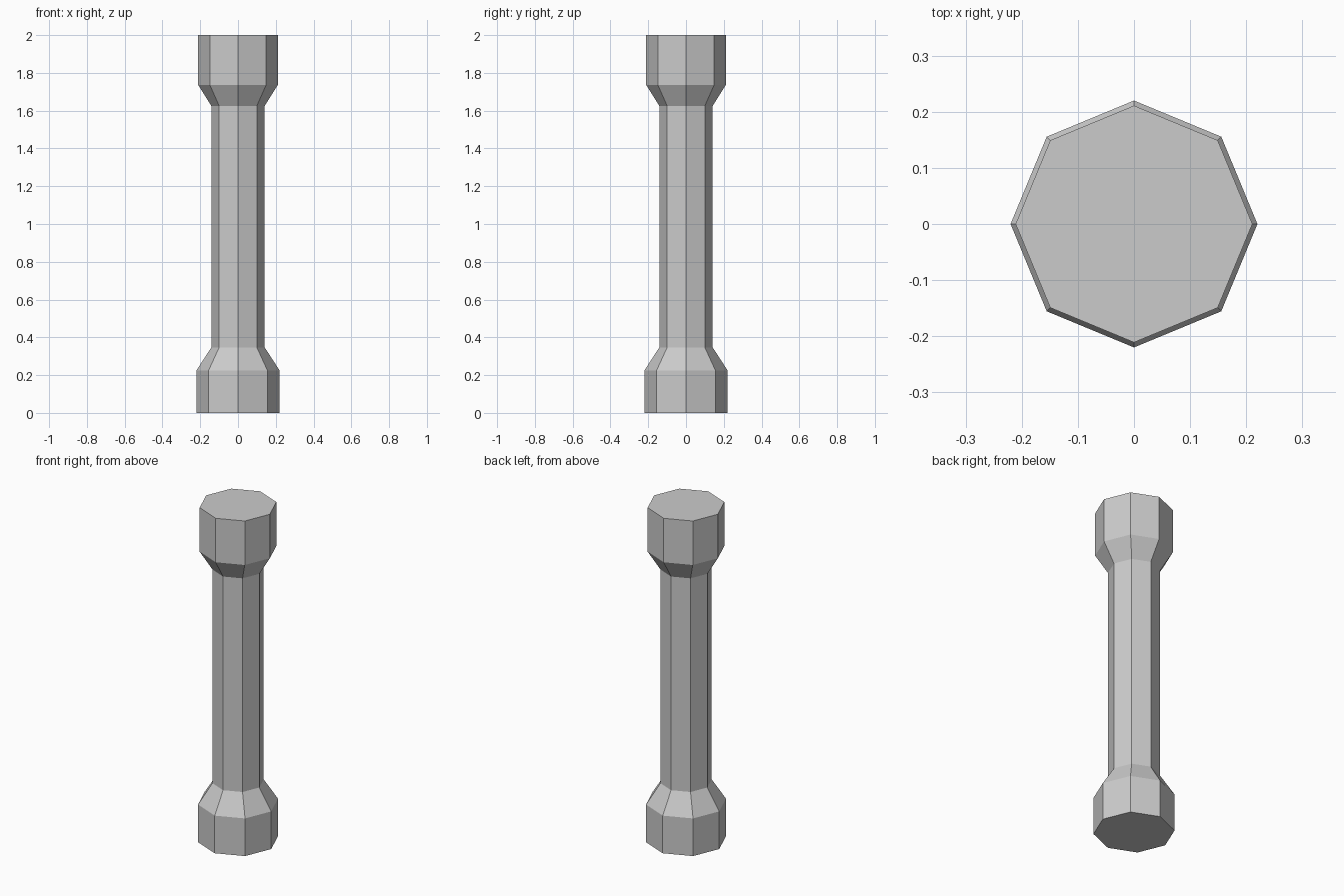
import bpy
import bmesh
from math import cos, sin, pi

cube = bpy.data.objects.get("Cube")
if cube:
    bpy.data.objects.remove(cube, do_unlink=True)

SIDES = 8
# Profile from foot to top: (radius, height)
PROFILE = [(0.22, 0.0), (0.22, 0.225), (0.141, 0.347),
           (0.141, 1.625), (0.211, 1.737), (0.211, 2.0)]

# Plain stone grey
stone = bpy.data.materials.new("stone_grey")
stone.use_nodes = True
grey = (0.6, 0.6, 0.6, 1.0)
stone.diffuse_color = grey
stone.node_tree.nodes["Principled BSDF"].inputs["Base Color"].default_value = grey

# Octagonal column: stack rings of the profile, then cap both ends
bm = bmesh.new()
rings = [[bm.verts.new((r * cos(2 * pi * i / SIDES), r * sin(2 * pi * i / SIDES), z))
          for i in range(SIDES)] for r, z in PROFILE]
for low, high in zip(rings, rings[1:]):
    for i in range(SIDES):
        j = (i + 1) % SIDES
        bm.faces.new((low[i], low[j], high[j], high[i]))
bm.faces.new(rings[0][::-1])
bm.faces.new(rings[-1])

mesh = bpy.data.meshes.new("column")
bm.to_mesh(mesh)
bm.free()
mesh.materials.append(stone)
column = bpy.data.objects.new("column", mesh)
bpy.context.collection.objects.link(column)
